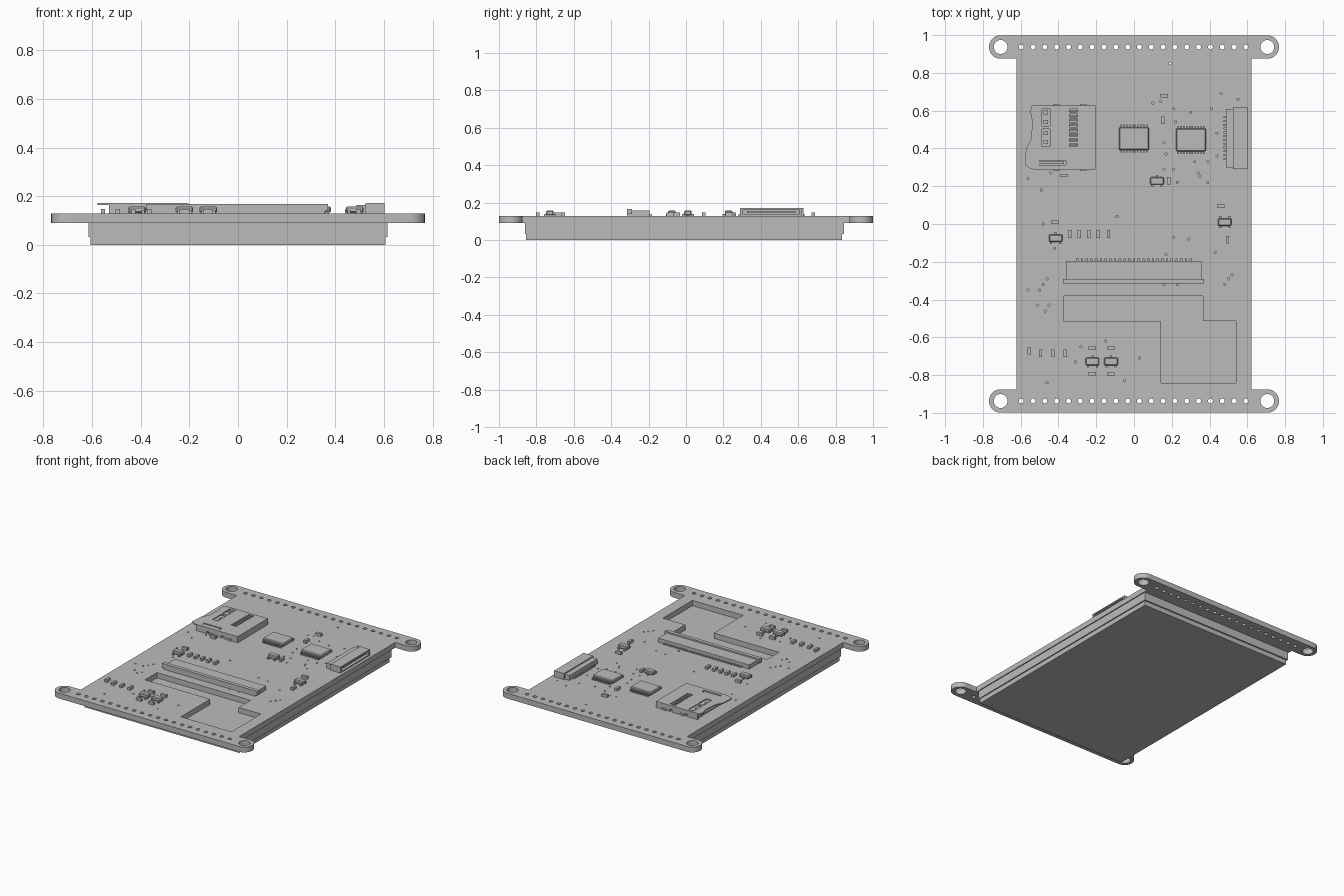
import bpy, bmesh
from math import cos, sin, pi
from mathutils import Matrix

cube = bpy.data.objects.get("Cube")
if cube:
    bpy.data.objects.remove(cube, do_unlink=True)

grey = bpy.data.materials.new("plain_grey")
grey.use_nodes = True
GREY = (0.5, 0.5, 0.5, 1)
grey.diffuse_color = GREY
grey.node_tree.nodes["Principled BSDF"].inputs["Base Color"].default_value = GREY

TOP, UNDER = 0.128, 0.09   # board faces


def add_object(name, mesh):
    mesh.materials.clear()
    mesh.materials.append(grey)
    obj = bpy.data.objects.new(name, mesh)
    bpy.context.scene.collection.objects.link(obj)
    return obj


def blocks(name, boxes, bevel=0):
    """One object made of boxes given as (x0, x1, y0, y1, z0, z1)."""
    bm = bmesh.new()
    for x0, x1, y0, y1, z0, z1 in boxes:
        mid = Matrix.Translation(((x0 + x1) / 2, (y0 + y1) / 2, (z0 + z1) / 2))
        size = Matrix.Diagonal((x1 - x0, y1 - y0, z1 - z0, 1))
        bmesh.ops.create_cube(bm, size=1, matrix=mid @ size)
    if bevel:
        bmesh.ops.bevel(bm, geom=bm.edges[:], offset=bevel, segments=1, affect='EDGES')
    mesh = bpy.data.meshes.new(name)
    bm.to_mesh(mesh)
    bm.free()
    return add_object(name, mesh)


def plate(name, loops, z0, z1):
    """Flat plate: first loop is the outline, the others are holes."""
    curve = bpy.data.curves.new(name + "_profile", 'CURVE')
    curve.dimensions = '2D'
    curve.fill_mode = 'BOTH'
    curve.extrude = (z1 - z0) / 2
    for loop in loops:
        spline = curve.splines.new('POLY')
        spline.points.add(len(loop) - 1)
        for point, (x, y) in zip(spline.points, loop):
            point.co = (x, y, 0, 1)
        spline.use_cyclic_u = True
        spline.use_smooth = False
    temp = bpy.data.objects.new(name + "_profile", curve)
    bpy.context.scene.collection.objects.link(temp)
    graph = bpy.context.evaluated_depsgraph_get()
    mesh = bpy.data.meshes.new_from_object(temp.evaluated_get(graph))
    bpy.data.objects.remove(temp, do_unlink=True)
    mesh.transform(Matrix.Translation((0, 0, (z0 + z1) / 2)))
    return add_object(name, mesh)


def arc(x, y, r, start=0, end=2 * pi, n=24, closed=True):
    steps = n if closed else n + 1
    return [(x + r * cos(start + (end - start) * i / n),
             y + r * sin(start + (end - start) * i / n)) for i in range(steps)]


def rect(x0, x1, y0, y1):
    return [(x0, y0), (x1, y0), (x1, y1), (x0, y1)]


# Circuit board outline with four rounded mounting ears
EAR_X, EAR_Y, EAR_R, HALF = 0.706, 0.937, 0.062, 0.622
right_side = ([(HALF, -EAR_Y + EAR_R)]
              + arc(EAR_X, -EAR_Y, EAR_R, pi / 2, -pi / 2, 16, False)
              )
half_outline = right_side[::-1] + [(x, -y) for x, y in right_side]
outline = half_outline + [(-x, y) for x, y in half_outline[::-1]]

loops = [outline]
for sy in (-1, 1):
    loops += [arc(sx * EAR_X, sy * EAR_Y, 0.037) for sx in (-1, 1)]
    loops += [arc(-0.597 + 0.0626 * i, sy * EAR_Y, 0.013, n=12) for i in range(20)]

# Cable opening
loops.append([(-0.37, -0.38), (0.365, -0.38), (0.365, -0.513), (0.54, -0.513),
              (0.54, -0.843), (0.142, -0.843), (0.142, -0.515), (-0.37, -0.515)])

# Small plated holes, in hundredths
vias_back = [(19, 85), (46, 69), (55, 66), (10, 64), (14, 65), (21, 61), (41, 61), (30, 59),
             (22, 54), (44, 48), (16, 43), (44, 36), (39, 33), (17, 37), (16, 29), (21, 29),
             (32, 33), (34, 27), (35, 25), (23, 22), (39, 22), (-44, 27), (-56, 24),
             (-49, 18), (-9, 4), (-48, 0)]
vias_front = [(-42, -13), (21, -7), (29, -8), (17, -16), (43, -15), (16, -32), (23, -32),
              (48, -32), (50, -29), (52, -27), (-56, -35), (-50, -35), (-48, -32), (-46, -29),
              (-51, -43), (-45, -43), (-47, -46), (-28, -65), (-15, -62), (-31, -73),
              (3, -71), (-5, -83), (-46, -84)]
loops += [arc(x / 100, y / 100, 0.006, n=8) for x, y in vias_back + vias_front]
plate("circuit_board", loops, UNDER, TOP)

# Display module under the board
blocks("display_frame", [(-0.615, 0.615, -0.86, 0.845, 0.033, UNDER)])
blocks("display_glass", [(-0.607, 0.607, -0.855, 0.835, 0, 0.033)])

# Flat cable connector: body, latch bar, solder tails
blocks("cable_connector_body", [(-0.36, 0.357, -0.292, -0.195, TOP, 0.157),
                                (-0.36, 0.357, -0.315, -0.29, TOP, 0.145)])
blocks("cable_connector_latch", [(-0.376, 0.37, -0.316, -0.29, 0.138, 0.167)])
blocks("cable_connector_tails", [(x - 0.006, x + 0.006, -0.195, -0.182, TOP, 0.136)
                                 for x in [-0.3 + 0.025 * i for i in range(25)]])

# Gull-wing chips
for label, cx, cy in (("left", 0, 0.452), ("right", 0.302, 0.445)):
    blocks(label + "_chip_body", [(cx - 0.08, cx + 0.08, cy - 0.06, cy + 0.06, 0.132, 0.157)], 0.005)
    legs = []
    for i in range(10):
        x = cx - 0.068 + 0.0151 * i
        for s in (-1, 1):
            near, foot, tip = cy + s * 0.056, cy + s * 0.066, cy + s * 0.074
            legs.append((x - 0.004, x + 0.004, min(near, foot), max(near, foot), 0.138, 0.145))
            legs.append((x - 0.004, x + 0.004, min(foot, tip), max(foot, tip), TOP, 0.145))
    blocks(label + "_chip_legs", legs)

# Small transistors
for i, (cx, cy) in enumerate([(0.122, 0.228), (0.48, 0.01), (-0.415, -0.075),
                              (-0.22, -0.728), (-0.122, -0.728)]):
    blocks(f"transistor_body_{i}", [(cx - 0.036, cx + 0.036, cy - 0.02, cy + 0.02, 0.131, 0.157)], 0.005)
    legs = [(cx + dx - 0.006, cx + dx + 0.006, cy - 0.032, cy - 0.016, TOP, 0.14) for dx in (-0.024, 0.024)]
    tops = (-0.024, 0.024) if i == 1 else (0,)
    legs += [(cx + dx - 0.006, cx + dx + 0.006, cy + 0.016, cy + 0.032, TOP, 0.14) for dx in tops]
    blocks(f"transistor_legs_{i}", legs)

# Resistors and capacitors lying along x or along y
along_x = [(0.16, 0.68), (-0.373, 0.257), (0.46, 0.095), (-0.42, 0.01)]
along_x += [(x, y) for x in (-0.22, -0.122) for y in (-0.657, -0.793)]
along_y = [(0.152, 0.55), (0.183, 0.23), (0.495, -0.083), (-0.135, -0.053), (-0.555, -0.67)]
along_y += [(-0.34 + 0.05 * i, -0.053) for i in range(4)]
along_y += [(-0.495 + 0.065 * i, -0.685) for i in range(3)]
for kind, spots, a, b in (("crosswise", along_x, 0.02, 0.009), ("lengthwise", along_y, 0.009, 0.02)):
    blocks(kind + "_passives", [(x - a, x + a, y - b, y + b, TOP, 0.147) for x, y in spots])

# Memory card socket: pierced lid, walls, contacts
lid = [(-0.577, 0.31), (-0.55, 0.295), (-0.53, 0.288), (-0.204, 0.288), (-0.204, 0.627),
       (-0.54, 0.627), (-0.55, 0.6), (-0.538, 0.54), (-0.545, 0.45), (-0.572, 0.4)]
windows = [rect(-0.488, -0.445, 0.518, 0.61), rect(-0.488, -0.445, 0.41, 0.502),
           rect(-0.5, -0.36, 0.312, 0.335)]
windows += [rect(-0.342, -0.3, 0.41 + 0.026 * i, 0.426 + 0.026 * i) for i in range(8)]
plate("card_socket_lid", [lid] + windows, 0.164, 0.172)
walls = [(-0.214, -0.204, 0.288, 0.627, TOP, 0.165)]
for x0, x1 in ((-0.53, -0.45), (-0.43, -0.33), (-0.31, -0.204)):
    walls += [(x0, x1, 0.288, 0.298, TOP, 0.165), (x0, x1, 0.617, 0.627, TOP, 0.165)]
walls += [(-0.53, -0.204, y, y + 0.01, 0.145, 0.165) for y in (0.288, 0.617)]
walls += [(x, x + 0.035, y, y + 0.008, TOP, 0.14)
          for x in (-0.43, -0.285) for y in (0.282, 0.625)]
blocks("card_socket_walls", walls)
blocks("card_socket_base", [(-0.52, -0.214, 0.298, 0.617, TOP, 0.138)])
contacts = [(-0.36, -0.29, 0.414 + 0.026 * i, 0.422 + 0.026 * i, 0.138, 0.156) for i in range(8)]
contacts += [(-0.478, -0.455, y, y + 0.02, 0.138, 0.16) for y in (0.425, 0.47, 0.53, 0.58)]
blocks("card_socket_contacts", contacts)
blocks("card_socket_spring", [(-0.51, -0.37, 0.318, 0.33, 0.138, 0.168)])

# Side connector, open towards +x
blocks("side_connector_shell", [
    (0.487, 0.525, 0.3, 0.61, TOP, 0.163),
    (0.525, 0.602, 0.29, 0.62, TOP, 0.136),
    (0.525, 0.602, 0.29, 0.62, 0.163, 0.171),
    (0.525, 0.602, 0.29, 0.305, 0.136, 0.163),
    (0.525, 0.602, 0.605, 0.62, 0.136, 0.163)])
blocks("side_connector_tongue", [(0.52, 0.592, 0.325, 0.585, 0.145, 0.154)])
blocks("side_connector_tails", [(0.474, 0.488, y - 0.005, y + 0.005, TOP, 0.138)
                                for y in [0.345 + 0.02 * i for i in range(12)]])
